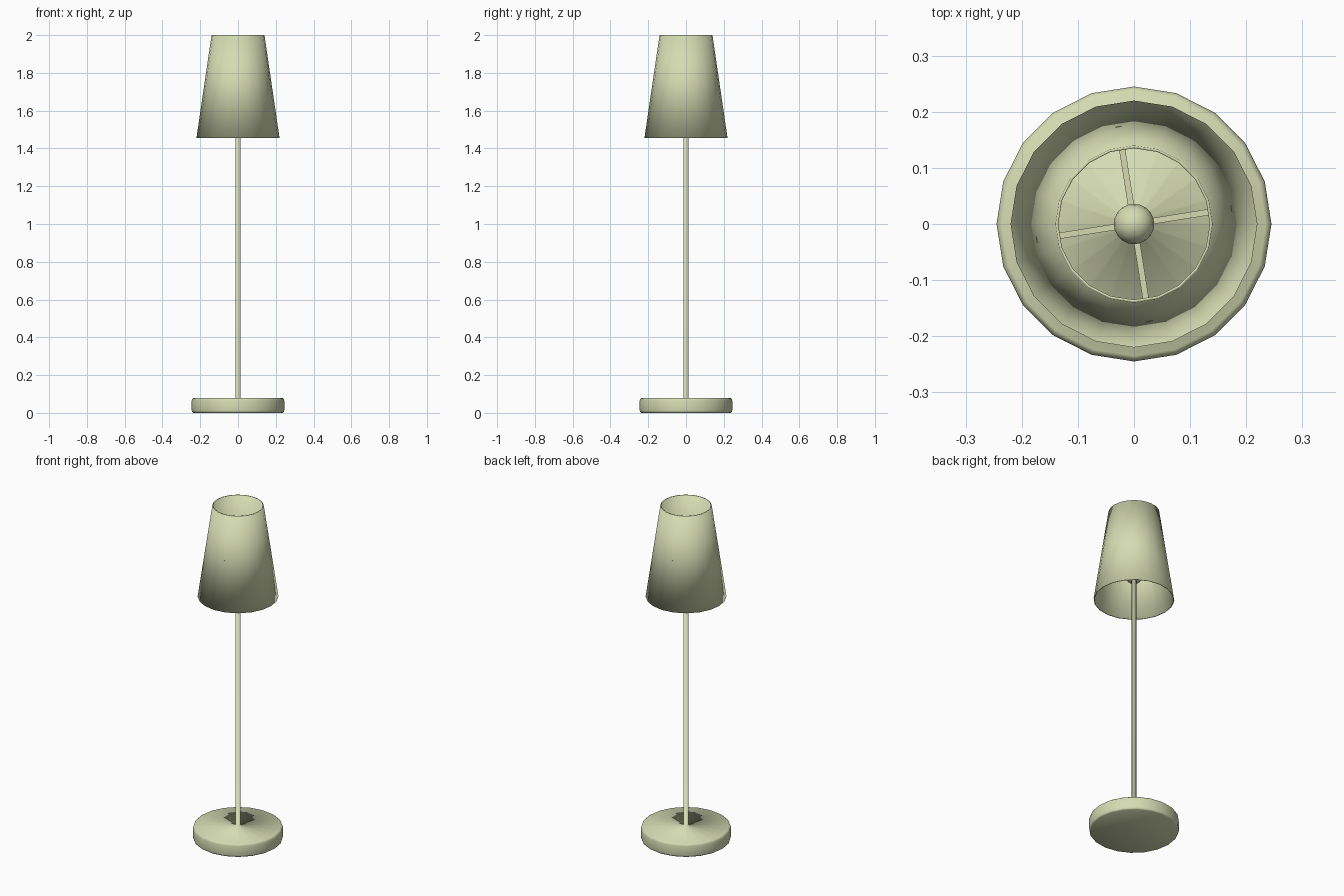
import bpy, bmesh, math

if "Cube" in bpy.data.objects:
    bpy.data.objects.remove(bpy.data.objects["Cube"])

SIDES = 20
STEP = 2 * math.pi / SIDES

mat = bpy.data.materials.new("pale olive")
mat.diffuse_color = (0.67, 0.71, 0.45, 1)
mat.use_nodes = True
mat.node_tree.nodes["Principled BSDF"].inputs["Base Color"].default_value = mat.diffuse_color


def finish(name, bm):
    bmesh.ops.recalc_face_normals(bm, faces=bm.faces)
    for f in bm.faces:
        f.smooth = True
    mesh = bpy.data.meshes.new(name)
    bm.to_mesh(mesh)
    bm.free()
    mesh.materials.append(mat)
    obj = bpy.data.objects.new(name, mesh)
    bpy.context.collection.objects.link(obj)
    return obj


def lathe(name, profile, closed=False):
    """Turn (radius, z) points round the z axis; open profiles get end caps."""
    bm = bmesh.new()
    rings = [[bm.verts.new((r * math.cos(i * STEP), r * math.sin(i * STEP), z))
              for i in range(SIDES)] for r, z in profile]
    pairs = list(zip(rings, rings[1:]))
    if closed:
        pairs.append((rings[-1], rings[0]))
    for a, b in pairs:
        for i in range(SIDES):
            j = (i + 1) % SIDES
            bm.faces.new((a[i], a[j], b[j], b[i]))
    if not closed:
        bm.faces.new(rings[0])
        bm.faces.new(rings[-1])
    return finish(name, bm)


# Round base flowing into the thin pole
lathe("base_and_pole", [(0.237, 0), (0.243, 0.004), (0.245, 0.012),
                        (0.245, 0.066), (0.242, 0.075), (0.235, 0.08),
                        (0.0135, 0.08), (0.0135, 1.58)])

# Thin tapered shade, open at both ends
lathe("shade", [(0.22, 1.455), (0.14, 2.0), (0.135, 2.0), (0.215, 1.455)], closed=True)

# Lamp socket with a domed bulb on top
R = 0.036
dome = [(R * math.cos(a), 1.76 + R * math.sin(a))
        for a in (math.radians(d) for d in (0, 20, 40, 60, 80))]
lathe("socket_and_bulb", [(0.030, 1.57), (R, 1.576), (R, 1.73)] + dome)

# Four spokes holding the shade, turned half a facet
for k in range(4):
    bm = bmesh.new()
    bmesh.ops.create_cube(bm, size=1)
    angle = k * math.pi / 2 + STEP / 2
    inner, outer = 0.030, 0.176
    for v in bm.verts:
        d = inner if v.co.x < 0 else outer
        w, z = v.co.y * 0.011, 1.74 + v.co.z * 0.011
        v.co = (d * math.cos(angle) - w * math.sin(angle),
                d * math.sin(angle) + w * math.cos(angle), z)
    spoke = finish("shade_spoke_%d" % (k + 1), bm)
    for p in spoke.data.polygons:
        p.use_smooth = False
